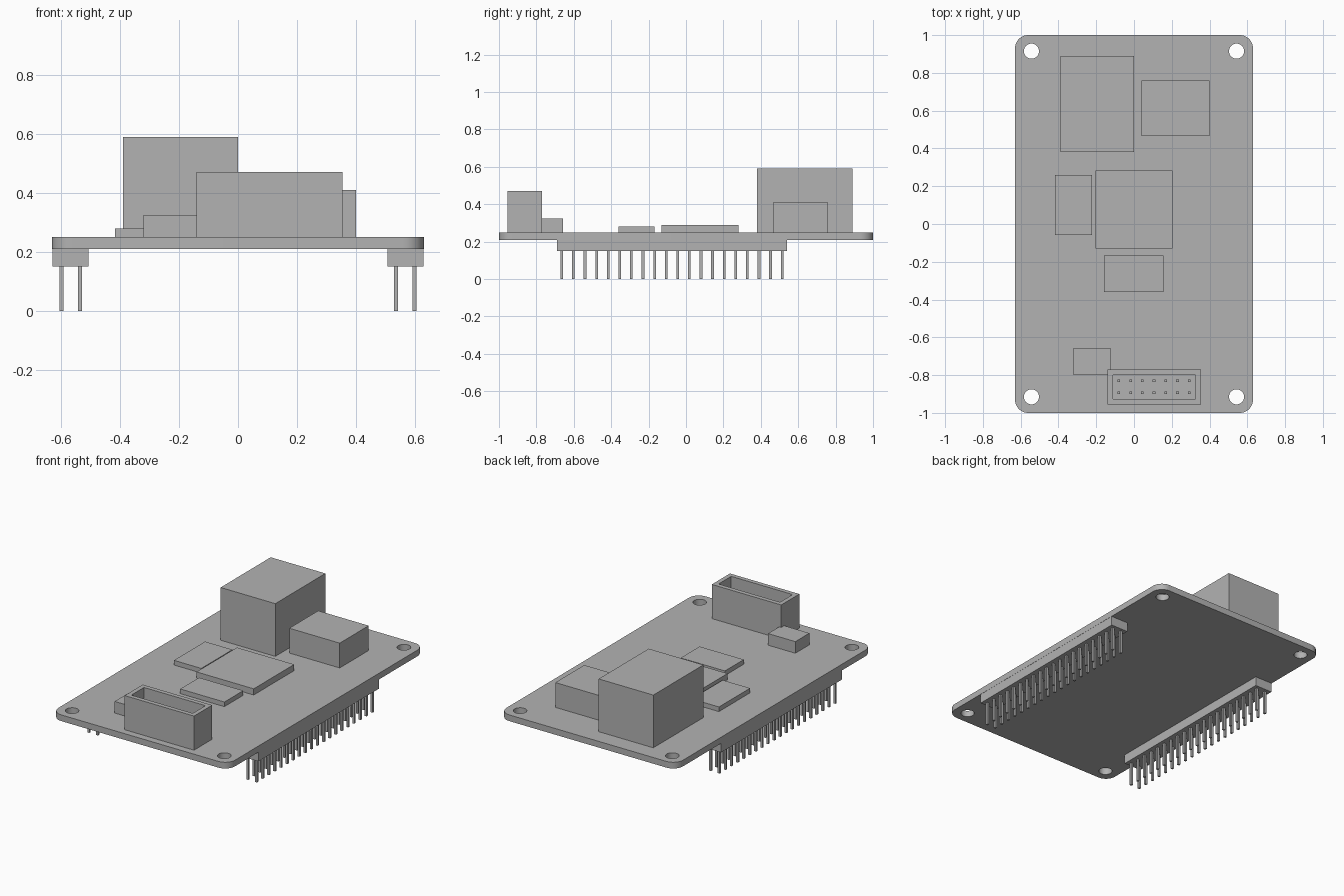
import bpy, bmesh
from math import pi, cos, sin
from mathutils import Matrix, Vector

if "Cube" in bpy.data.objects:
    bpy.data.objects.remove(bpy.data.objects["Cube"])

grey = bpy.data.materials.new("plain_grey")
grey.use_nodes = True
grey.diffuse_color = (0.45, 0.45, 0.45, 1)
grey.node_tree.nodes["Principled BSDF"].inputs["Base Color"].default_value = grey.diffuse_color

BOTTOM, TOP = 0.21, 0.25      # board faces


def add_box(bm, x, y, z):
    """Box between the (low, high) pairs on each axis."""
    lo, hi = Vector((x[0], y[0], z[0])), Vector((x[1], y[1], z[1]))
    matrix = Matrix.Translation((lo + hi) / 2) @ Matrix.Diagonal((*(hi - lo), 1))
    return bmesh.ops.create_cube(bm, size=1, matrix=matrix)["verts"]


def add_pin(bm, x, y, z, half=0.007):
    add_box(bm, (x - half, x + half), (y - half, y + half), z)


def finish(name, bm):
    mesh = bpy.data.meshes.new(name)
    bmesh.ops.recalc_face_normals(bm, faces=bm.faces)
    bm.to_mesh(mesh)
    bm.free()
    mesh.materials.append(grey)
    obj = bpy.data.objects.new(name, mesh)
    bpy.context.collection.objects.link(obj)
    return obj


def box(name, x, y, z):
    bm = bmesh.new()
    add_box(bm, x, y, z)
    return finish(name, bm)


# Circuit board with rounded corners
bm = bmesh.new()
radius, steps = 0.07, 10
outline = []
for quarter, (sx, sy) in enumerate([(1, 1), (-1, 1), (-1, -1), (1, -1)]):
    for i in range(steps + 1):
        a = (quarter + i / steps) * pi / 2
        outline.append(bm.verts.new((sx * (0.63 - radius) + radius * cos(a),
                                     sy * (1 - radius) + radius * sin(a), BOTTOM)))
base = bm.faces.new(outline)
side = bmesh.ops.extrude_face_region(bm, geom=[base], use_keep_orig=True)
bmesh.ops.translate(bm, vec=(0, 0, TOP - BOTTOM),
                    verts=[g for g in side["geom"] if isinstance(g, bmesh.types.BMVert)])
board = finish("circuit_board", bm)

# Mounting holes
bm = bmesh.new()
for sx in (-1, 1):
    for sy in (-1, 1):
        bmesh.ops.create_cone(bm, cap_ends=True, segments=32, radius1=0.04, radius2=0.04, depth=0.2,
                              matrix=Matrix.Translation((sx * 0.543, sy * 0.915, 0.23)))
cutter = finish("hole_cutter", bm)
cutter.hide_render = True
cut = board.modifiers.new("holes", "BOOLEAN")
cut.object, cut.solver = cutter, "EXACT"
bpy.context.view_layer.objects.active = board
board.select_set(True)
bpy.ops.object.modifier_apply(modifier=cut.name)
bpy.data.objects.remove(cutter)
bpy.ops.object.shade_smooth_by_angle(angle=pi / 6)

# Plain components on top of the board
box("network_socket", (-0.39, 0), (0.38, 0.89), (TOP, 0.59))
box("usb_socket", (0.04, 0.40), (0.465, 0.76), (TOP, 0.41))
box("processor_chip", (-0.205, 0.203), (-0.13, 0.282), (TOP, 0.29))
box("memory_chip", (-0.417, -0.222), (-0.057, 0.26), (TOP, 0.28))
box("flash_chip", (-0.16, 0.155), (-0.36, -0.168), (TOP, 0.28))
box("power_socket", (-0.32, -0.125), (-0.80, -0.657), (TOP, 0.325))

# Shrouded connector with a sunken pocket
bm = bmesh.new()
add_box(bm, (-0.14, 0.355), (-0.955, -0.77), (TOP, 0.47))
top = max(bm.faces, key=lambda f: f.calc_center_median().z)
bmesh.ops.inset_region(bm, faces=[top], thickness=0.04)
floor = bmesh.ops.extrude_discrete_faces(bm, faces=[top])["faces"][0]
bmesh.ops.translate(bm, vec=(0, 0, -0.19), verts=floor.verts)
finish("connector_shroud", bm)

bm = bmesh.new()
for i in range(7):
    for y in (-0.894, -0.83):
        add_pin(bm, -0.08 + i * 0.062, y, (0.27, 0.37))
finish("connector_pins", bm)

# Pin headers under both long edges
for name, s in (("left", 1), ("right", -1)):
    box(name + "_header_strip", sorted((s * 0.506, s * 0.629)), (-0.69, 0.54), (0.15, BOTTOM))
    bm = bmesh.new()
    for i in range(20):
        for x in (0.536, 0.598):
            add_pin(bm, s * x, -0.664 + i * 0.062, (0, 0.16))
    finish(name + "_header_pins", bm)
